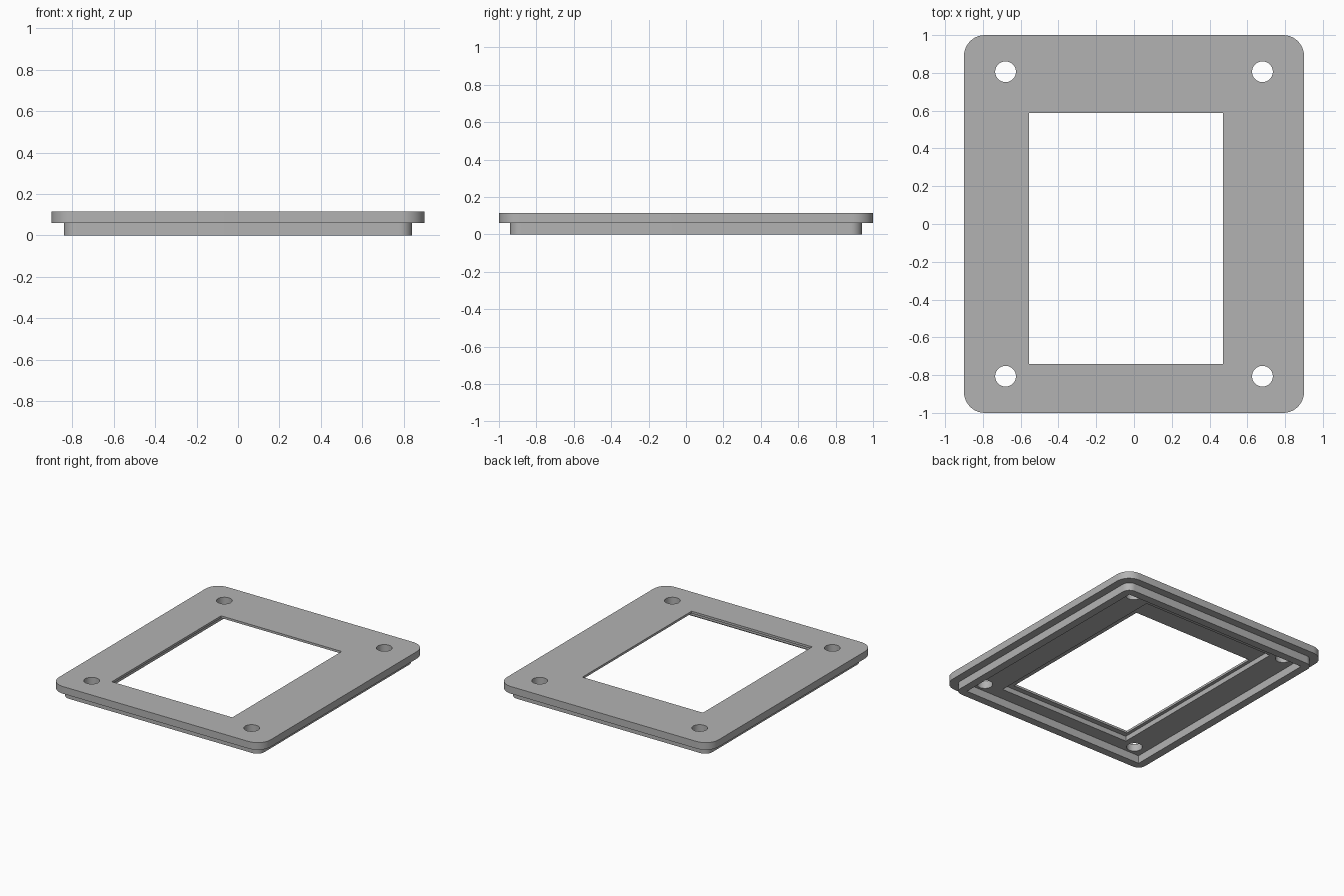
import bpy
import bmesh
from math import cos, sin, pi, radians

old = bpy.data.objects.get("Cube")
if old:
    bpy.data.objects.remove(old, do_unlink=True)

PLATE_X, PLATE_Y = 0.9, 1.0      # half sizes of the flange
STEP = 0.06                      # rim inset, rim wall thickness and rim height
TOP = 0.115
RECESS_Z = 0.098

grey = bpy.data.materials.new("plain grey")
grey.use_nodes = True
colour = (0.45, 0.45, 0.45, 1)
grey.diffuse_color = colour
grey.node_tree.nodes["Principled BSDF"].inputs["Base Color"].default_value = colour


def rounded_rect(x0, x1, y0, y1, r, steps=10):
    """Outline of a rectangle with rounded corners, counter-clockwise."""
    if r == 0:
        return [(x0, y0), (x1, y0), (x1, y1), (x0, y1)]
    centres = [(x1 - r, y1 - r), (x0 + r, y1 - r), (x0 + r, y0 + r), (x1 - r, y0 + r)]
    return [(cx + r * cos(a), cy + r * sin(a))
            for q, (cx, cy) in enumerate(centres)
            for a in [(q + i / steps) * pi / 2 for i in range(steps + 1)]]


def circle(cx, cy, r, steps=40):
    return [(cx + r * cos(2 * pi * i / steps), cy + r * sin(2 * pi * i / steps))
            for i in range(steps)]


def prism(name, outline, z0, z1):
    """Extrude an outline from z0 up to z1."""
    bm = bmesh.new()
    base = bm.faces.new([bm.verts.new((x, y, z0)) for x, y in outline])
    extruded = bmesh.ops.extrude_face_region(bm, geom=[base], use_keep_orig=True)["geom"]
    for v in extruded:
        if isinstance(v, bmesh.types.BMVert):
            v.co.z = z1
    bmesh.ops.recalc_face_normals(bm, faces=bm.faces)
    mesh = bpy.data.meshes.new(name)
    bm.to_mesh(mesh)
    bm.free()
    mesh.materials.append(grey)
    obj = bpy.data.objects.new(name, mesh)
    bpy.context.collection.objects.link(obj)
    return obj


def combine(target, tool, operation):
    """Apply a boolean and discard the tool."""
    mod = target.modifiers.new(operation, 'BOOLEAN')
    mod.operation = operation
    mod.solver = 'EXACT'
    mod.object = tool
    bpy.context.view_layer.objects.active = target
    bpy.ops.object.modifier_apply(modifier=mod.name)
    bpy.data.objects.remove(tool, do_unlink=True)


def centred(hx, hy, r):
    return rounded_rect(-hx, hx, -hy, hy, r)


# Flange with the locating rim below it
cover = prism("cover_frame", centred(PLATE_X, PLATE_Y, 0.11), STEP, TOP)
rim = prism("rim", centred(PLATE_X - STEP, PLATE_Y - STEP, 0.06), 0, STEP + 0.02)
combine(cover, rim, 'UNION')

# Hollow inside the rim, shallow panel recess, and the off-centre window
cuts = [
    ("rim_hollow", centred(PLATE_X - 2 * STEP, PLATE_Y - 2 * STEP, 0), STEP),
    ("panel_recess", rounded_rect(-0.58, 0.54, -0.78, 0.78, 0), RECESS_Z),
    ("window", rounded_rect(-0.555, 0.47, -0.74, 0.587, 0), TOP + 0.1),
]
# Four screw holes
for sx in (-1, 1):
    for sy in (-1, 1):
        cuts.append(("screw_hole", circle(sx * 0.68, sy * 0.806, 0.055), TOP + 0.1))

for name, outline, top in cuts:
    combine(cover, prism(name, outline, -0.1, top), 'DIFFERENCE')

# Smooth the round corners and holes, keep the edges sharp
bpy.ops.object.select_all(action='DESELECT')
cover.select_set(True)
bpy.context.view_layer.objects.active = cover
bpy.ops.object.shade_smooth_by_angle(angle=radians(30))
